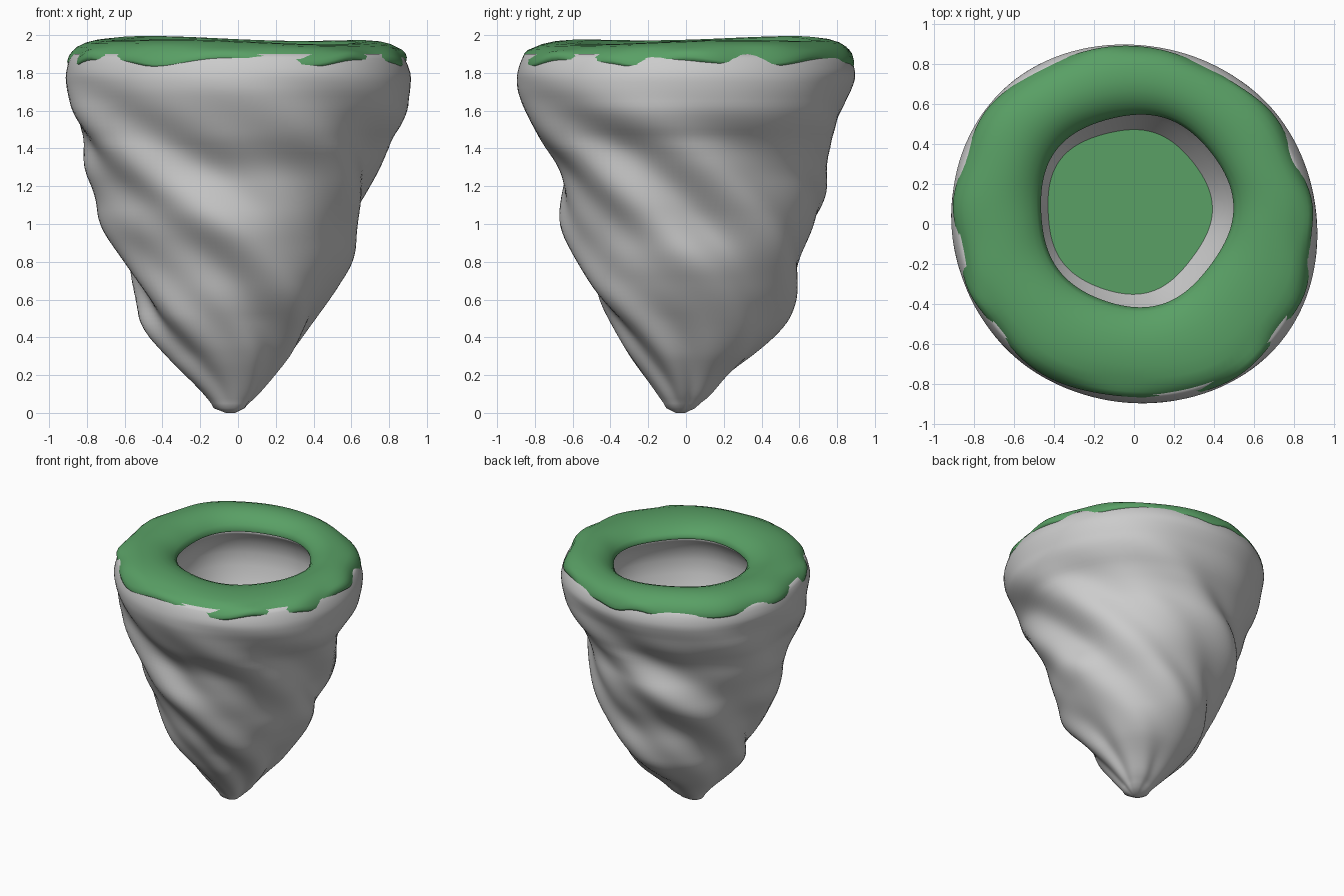
import bpy, bmesh
from math import sin, cos, pi, tau

if "Cube" in bpy.data.objects:
    bpy.data.objects.remove(bpy.data.objects["Cube"])

N = 128

# Outer silhouette: height, then reach to right, back, left, front
PROFILE = [
    (0.03, .05, .06, .11, .09), (0.10, .12, .15, .17, .14), (0.20, .19, .22, .28, .21),
    (0.30, .27, .36, .37, .29), (0.45, .37, .50, .48, .38), (0.60, .48, .56, .51, .48),
    (0.80, .59, .60, .60, .55), (1.00, .61, .70, .72, .64), (1.15, .67, .73, .74, .66),
    (1.30, .73, .70, .81, .68), (1.42, .77, .74, .81, .76), (1.50, .82, .79, .84, .80),
    (1.56, .89, .83, .88, .82), (1.66, .905, .85, .89, .87), (1.76, .92, .90, .91, .90),
    (1.84, .91, .90, .915, .89), (1.90, .86, .85, .87, .85)]


def lookup(z):
    # Linear interpolation in the silhouette table
    for a, b in zip(PROFILE, PROFILE[1:]):
        if z <= b[0]:
            t = max(0, (z - a[0]) / (b[0] - a[0]))
            return [p + (q - p) * t for p, q in zip(a[1:], b[1:])]
    return PROFILE[-1][1:]


def outer_radius(z, a):
    # Average over a small height window to soften the table's corners
    d = min(.06, z * .4, max(.01, 1.9 - z))
    samples = [lookup(z + d * k) for k in (-1, -.5, 0, .5, 1)]
    right, back, left, front = [sum(v) / 5 for v in zip(*samples)]
    c, s = cos(a), sin(a)
    r = c * c * (right if c > 0 else left) + s * s * (back if s > 0 else front)
    size = r / 0.9
    r += size * (.006 * (1 - cos(4 * a)) - .022 * sin(2 * a) * max(0, z - .8))
    # Broad twisting ridges fade out near the tip and the rim
    fade = min(1, z / .5) * min(1, max(0, (1.8 - z) / .4))
    w = a + 1.8 * z
    r += fade * (.026 * sin(5 * w + .8 * sin(2 * a) + 1) + .012 * sin(8 * w + 1))
    return r


def loft(name, rows, cap_start=False, cap_end=False, color=None):
    bm = bmesh.new()
    rings = [[bm.verts.new(p) for p in row] for row in rows]
    for lo, hi in zip(rings, rings[1:]):
        for i in range(N):
            j = (i + 1) % N
            bm.faces.new((lo[i], lo[j], hi[j], hi[i]))
    if cap_start:
        bm.faces.new(rings[0][::-1])
    if cap_end:
        bm.faces.new(rings[-1])
    for f in bm.faces:
        f.smooth = True
    me = bpy.data.meshes.new(name)
    bm.to_mesh(me)
    bm.free()
    ob = bpy.data.objects.new(name, me)
    bpy.context.collection.objects.link(ob)
    if color:
        mat = bpy.data.materials.new(name)
        mat.diffuse_color = color
        mat.use_nodes = True
        mat.node_tree.nodes["Principled BSDF"].inputs["Base Color"].default_value = mat.diffuse_color
        me.materials.append(mat)
    return ob


ANG = [tau * i / N for i in range(N)]


def hole_point(a, r, z):
    # Shaft outline, slightly irregular; drifts left with depth
    t = (1.87 - z) / .67
    r += .006 * sin(3 * a + .6) + .008 * cos(5 * a)
    return (.005 - .035 * t + r * cos(a), .07 - .005 * t + r * sin(a), z)


# Rock: pointed tip, twisted body, shoulder, then a hollow that tapers down
rows = [[(-.04 + .025 * cos(a), -.03 + .025 * sin(a), 0) for a in ANG]]
for k in range(1, 77):
    z = 1.90 * k / 76
    off = max(0, 1 - z / .3)
    rows.append([(outer_radius(z, a) * cos(a) - .02 * off,
                  outer_radius(z, a) * sin(a) - .015 * off, z) for a in ANG])
FLOOR = 1.2
HOLLOW = [(.58, 1.88), (.49, 1.865), (.53, 1.82), (.575, 1.74), (.59, 1.65), (.575, 1.55),
          (.53, 1.42), (.47, 1.3), (.41, FLOOR)]
rows += [[hole_point(a, r, z) for a in ANG] for r, z in HOLLOW]
loft("rock_body", rows, cap_start=True)

# Green floor at the bottom of the hollow
loft("hollow_floor", [[hole_point(a, .41, FLOOR) for a in ANG]], cap_end=True,
     color=(.10, .35, .13, 1))


# Grass ring: wavy hanging edge, rounded top, dip into the hollow
def grass_point(a, t, z):
    r = outer_radius(1.84, a) - .006 + .01 * sin(9 * a + 2 * sin(2 * a))
    h = hole_point(a, .48, 1.87)
    x = r * cos(a) * (1 - t) + h[0] * t
    y = r * sin(a) * (1 - t) + h[1] * t
    hang = max(0, 1 - t / .12)
    dz = hang * (.012 * sin(7 * a + 1) + .012 * sin(11 * a + 2 * cos(3 * a)))
    dz += sin(pi * t) ** .6 * (.014 * cos(a - 2.4) + .008 * sin(3 * a + 1))
    return (x, y, z + dz)


section = [(.05, 1.845), (.005, 1.85), (0, 1.865), (.02, 1.89), (.06, 1.913), (.12, 1.935),
           (.22, 1.955), (.35, 1.968), (.5, 1.973), (.65, 1.968), (.78, 1.952),
           (.88, 1.93), (.95, 1.905), (1, 1.875), (.99, 1.86)]
loft("grass_ring", [[grass_point(a, t, z) for a in ANG] for t, z in section],
     color=(.10, .35, .13, 1))
